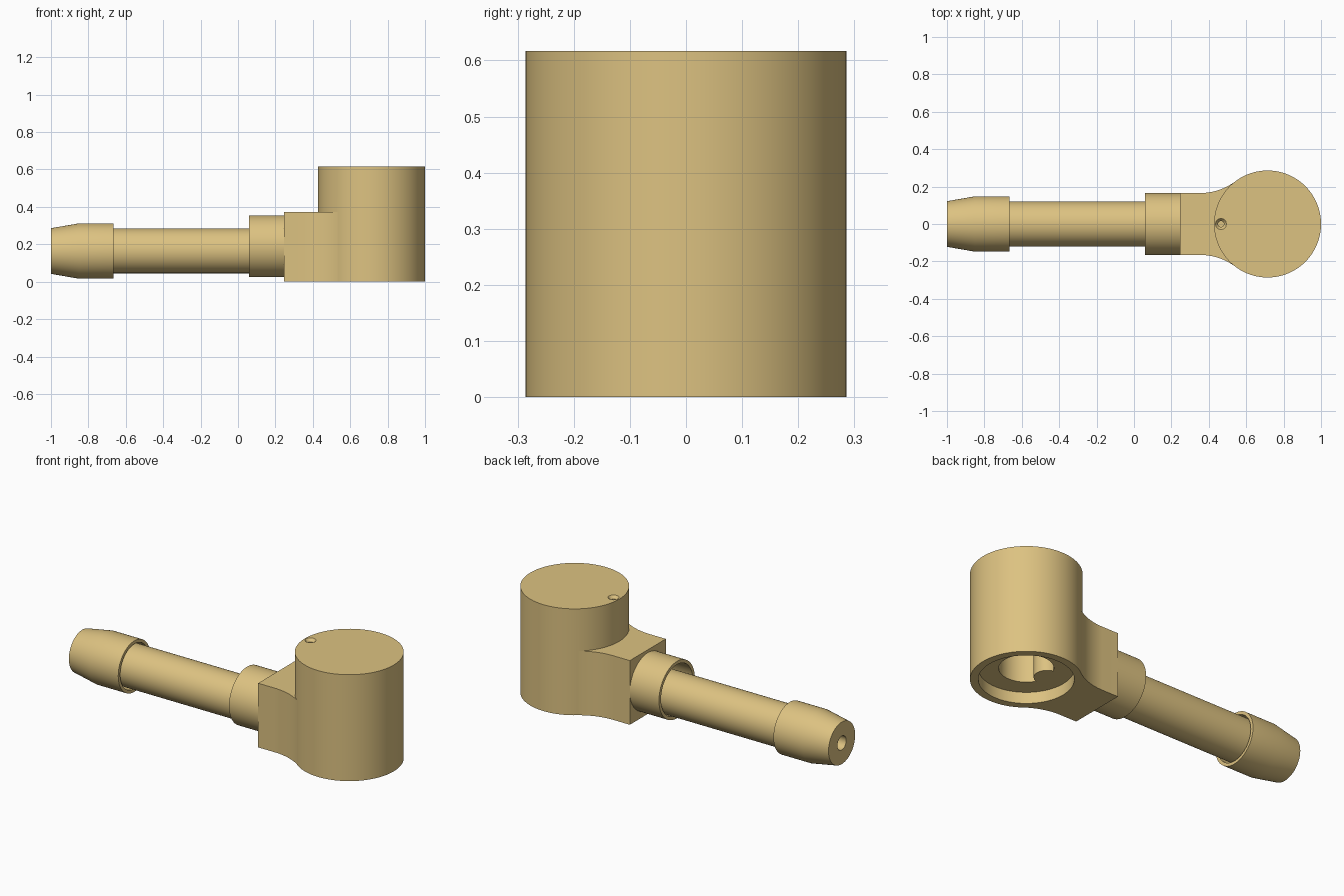
import bpy, bmesh
from math import sin, cos, pi, atan2

if "Cube" in bpy.data.objects:
    bpy.data.objects.remove(bpy.data.objects["Cube"])

HX, HR = 0.714, 0.286      # head centre and radius


def new_object(name, bm):
    bmesh.ops.recalc_face_normals(bm, faces=bm.faces[:])
    me = bpy.data.meshes.new(name)
    bm.to_mesh(me)
    bm.free()
    ob = bpy.data.objects.new(name, me)
    bpy.context.collection.objects.link(ob)
    return ob


def prism(name, outline, z0, z1):
    """Extrude an xy outline from z0 to z1."""
    bm = bmesh.new()
    face = bm.faces.new([bm.verts.new((x, y, z0)) for x, y in outline])
    ext = bmesh.ops.extrude_face_region(bm, geom=[face])["geom"]
    bmesh.ops.translate(bm, vec=(0, 0, z1 - z0),
                        verts=[g for g in ext if isinstance(g, bmesh.types.BMVert)])
    return new_object(name, bm)


def circle(cx, cy, r, n=96):
    return [(cx + r * cos(2 * pi * i / n), cy + r * sin(2 * pi * i / n)) for i in range(n)]


def lathe(name, profile, zc, n=72, closed=False):
    """Revolve (x, radius) points about the x direction at height zc."""
    bm = bmesh.new()
    rings = [[bm.verts.new((x, r * cos(2 * pi * i / n), zc + r * sin(2 * pi * i / n)))
              for i in range(n)] for x, r in profile]
    pairs = list(zip(rings, rings[1:]))
    if closed:
        pairs.append((rings[-1], rings[0]))
    else:
        bm.faces.new(rings[0])
        bm.faces.new(rings[-1])
    for a, b in pairs:
        for i in range(n):
            j = (i + 1) % n
            bm.faces.new((a[i], a[j], b[j], b[i]))
    return new_object(name, bm)


def boolean(ob, other, op):
    mod = ob.modifiers.new("cut", "BOOLEAN")
    mod.operation, mod.object, mod.solver = op, other, "EXACT"
    bpy.context.view_layer.objects.active = ob
    bpy.ops.object.modifier_apply(modifier=mod.name)
    bpy.data.objects.remove(other)


# head with a neck that flares tangentially into it
fx, fy, fr = 0.35, 0.49, 0.325
end = atan2(-fy, HX - fx)
arc = [(fx + fr * cos(a), fy + fr * sin(a))
       for a in [-pi / 2 + (end + pi / 2) * i / 14 for i in range(15)]]
half = [(0.245, 0.165)] + arc + [(0.62, 0.15)]
neck = half + [(x, -y) for x, y in reversed(half)]
head = prism("head", circle(HX, 0, HR), 0, 0.617)
boolean(head, prism("neck", neck, 0, 0.372), "UNION")

# underside counterbore, and deep bore with a rounded rib on the neck side
boolean(head, prism("counterbore", circle(HX, 0, 0.244), -0.1, 0.065), "DIFFERENCE")
bore = prism("bore", circle(HX, 0, 0.14), -0.05, 0.5)
boolean(bore, prism("rib", circle(HX - 0.14, 0, 0.07, 48), -0.2, 0.7), "DIFFERENCE")
boolean(head, bore, "DIFFERENCE")

# small countersunk vent in the top
bm = bmesh.new()
rings = [[bm.verts.new((x, y, z)) for x, y in circle(0.465, 0, r, 12)]
         for z, r in ((0.5, 0.016), (0.6, 0.016), (0.617, 0.03), (0.64, 0.03))]
bm.faces.new(rings[0])
bm.faces.new(rings[-1])
for a, b in zip(rings, rings[1:]):
    for i in range(12):
        bm.faces.new((a[i], a[i - 1], b[i - 1], b[i]))
boolean(head, new_object("vent", bm), "DIFFERENCE")

# hollow collar, lead, and tapered end sleeve
collar = lathe("collar", [(0.25, 0.165), (0.058, 0.165), (0.058, 0.146), (0.235, 0.146)], 0.19)
lead = lathe("lead", [(-0.76, 0.12), (0.24, 0.12)], 0.165)
sleeve = lathe("end_sleeve", [(-1, 0.04), (-1, 0.122), (-0.85, 0.148), (-0.665, 0.148),
                              (-0.665, 0.13), (-0.75, 0.13), (-0.75, 0.04)], 0.164, closed=True)

# colour and shading
tan = bpy.data.materials.new("tan")
tan.diffuse_color = (0.72, 0.54, 0.22, 1)
tan.use_nodes = True
tan.node_tree.nodes["Principled BSDF"].inputs["Base Color"].default_value = tan.diffuse_color
bpy.ops.object.select_all(action="DESELECT")
for ob in (head, collar, lead, sleeve):
    ob.data.materials.clear()
    ob.data.materials.append(tan)
    ob.select_set(True)
bpy.context.view_layer.objects.active = head
bpy.ops.object.shade_smooth_by_angle(angle=0.5)
for ob in (head, collar, lead, sleeve):
    for p in ob.data.polygons:
        p.material_index = 0
